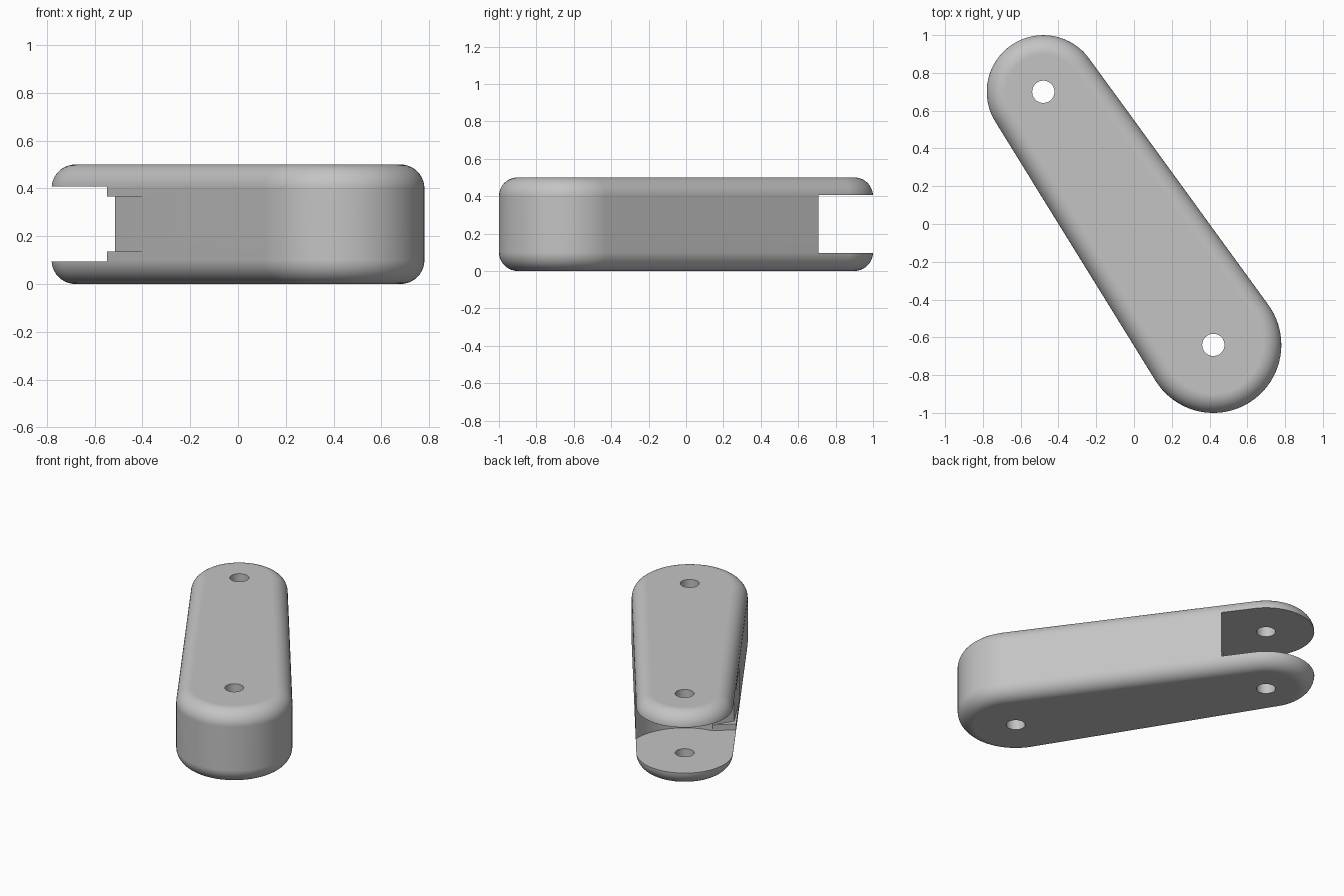
import bpy, bmesh
from math import sin, cos, pi, radians, atan2, acos
from mathutils import Vector

cube = bpy.data.objects.get("Cube")
if cube:
    bpy.data.objects.remove(cube, do_unlink=True)

HEIGHT, FILLET = 0.5, 0.1
SMALL, R_SMALL = Vector((-0.48, 0.70)), 0.30
LARGE, R_LARGE = Vector((0.42, -0.64)), 0.36

grey = bpy.data.materials.new("light_grey")
grey.use_nodes = True
GREY = (0.55, 0.55, 0.55, 1)
grey.diffuse_color = GREY
grey.node_tree.nodes["Principled BSDF"].inputs["Base Color"].default_value = GREY


def arc(center, radius, start, end, steps):
    return [(center.x + radius * cos(start + (end - start) * i / steps),
             center.y + radius * sin(start + (end - start) * i / steps))
            for i in range(steps + 1)]


def loft(name, rings):
    """Solid skinned through (outline, z) rings, with flat end caps."""
    bm = bmesh.new()
    loops = [[bm.verts.new((x, y, z)) for x, y in pts] for pts, z in rings]
    n = len(loops[0])
    for low, high in zip(loops, loops[1:]):
        for i in range(n):
            j = (i + 1) % n
            bm.faces.new((low[i], low[j], high[j], high[i]))
    bm.faces.new(loops[0][::-1])
    bm.faces.new(loops[-1])
    bmesh.ops.recalc_face_normals(bm, faces=bm.faces)
    mesh = bpy.data.meshes.new(name)
    bm.to_mesh(mesh)
    bm.free()
    mesh.materials.append(grey)
    obj = bpy.data.objects.new(name, mesh)
    bpy.context.collection.objects.link(obj)
    return obj


def outline(inset):
    """Tapered capsule: two arcs joined by their common tangents."""
    axis = LARGE - SMALL
    a = atan2(axis.y, axis.x)
    b = acos((R_SMALL - R_LARGE) / axis.length)
    return (arc(LARGE, R_LARGE - inset, a - b, a + b, 40)
            + arc(SMALL, R_SMALL - inset, a + b, a + 2 * pi - b, 40))


# Arm body with rounded top and bottom rims
rim = [(FILLET * (1 - cos(t)), FILLET * (1 - sin(t)))
       for t in (pi / 2 * i / 10 for i in range(11))]
rings = [(outline(inset), z) for inset, z in reversed(rim)]
rings = [(outline(FILLET * (1 - sin(t))), FILLET * (1 - cos(t)))
         for t in (pi / 2 * i / 10 for i in range(11))]
rings += [(pts, HEIGHT - z) for pts, z in reversed(rings)]
body = loft("link_arm", rings)

# Pivot holes
cutters = []
for label, c in (("small", SMALL), ("large", LARGE)):
    circle = arc(c, 0.059, 0, 2 * pi, 40)[:-1]
    cutters.append(loft(label + "_hole_cutter", [(circle, -0.1), (circle, 0.6)]))

# Fork slot around the small pivot, opening further on one side
slot = arc(SMALL, 0.365, radians(30), radians(-83), 24)
slot += [(-0.666, 0.142), (-1.2, 0.3), (-1.2, 1.3), (0.1, 1.3)]
cutters.append(loft("slot_cutter", [(slot, 0.095), (slot, 0.407)]))

# Shallow clearance relief beside the slot
relief = [(-0.434, 0.345), (-0.515, 0.215), (-0.352, -0.08), (-0.7, -0.1), (-0.7, 0.4)]
cutters.append(loft("relief_cutter", [(relief, 0.135), (relief, 0.367)]))

bpy.ops.object.select_all(action='DESELECT')
body.select_set(True)
bpy.context.view_layer.objects.active = body
for cutter in cutters:
    mod = body.modifiers.new(cutter.name, 'BOOLEAN')
    mod.operation, mod.solver, mod.object = 'DIFFERENCE', 'EXACT', cutter
    bpy.ops.object.modifier_apply(modifier=mod.name)
    bpy.data.objects.remove(cutter, do_unlink=True)

# Smooth rims, crisp slot and hole edges
bpy.ops.object.shade_smooth_by_angle(angle=radians(30))
normals = body.modifiers.new("flat_face_normals", 'WEIGHTED_NORMAL')
normals.keep_sharp = True
